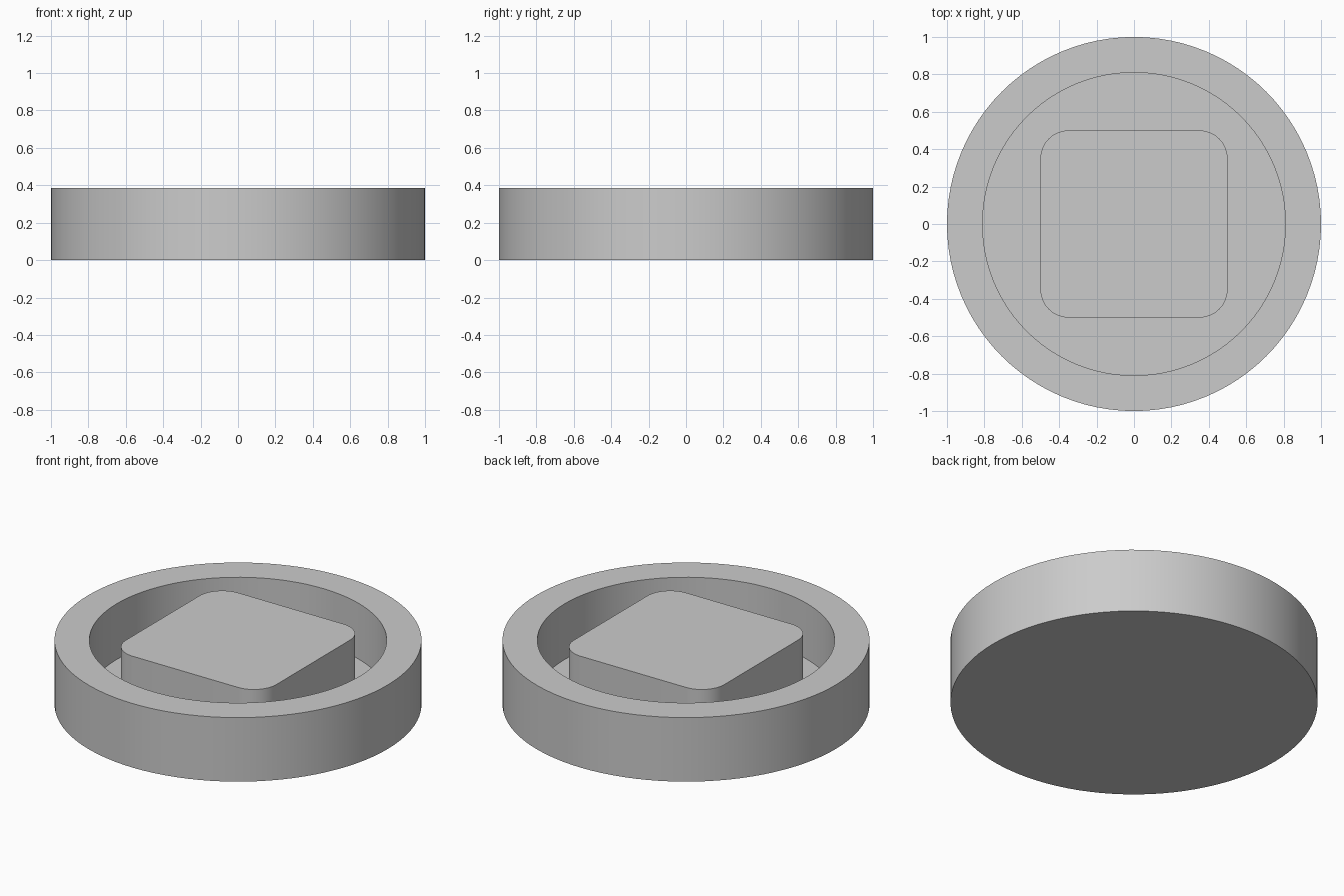
import bpy, bmesh
from math import cos, sin, pi, radians

cube = bpy.data.objects.get("Cube")
if cube:
    bpy.data.objects.remove(cube, do_unlink=True)

HEIGHT, FLOOR = 0.385, 0.05
RIM, BORE = 1.0, 0.81
HALF, CORNER = 0.5, 0.15
SEGMENTS = 96

grey = bpy.data.materials.new("plain grey")
grey.use_nodes = True
grey.diffuse_color = (0.6, 0.6, 0.6, 1)
grey.node_tree.nodes["Principled BSDF"].inputs["Base Color"].default_value = (0.6, 0.6, 0.6, 1)


def finish(name, bm):
    bmesh.ops.recalc_face_normals(bm, faces=bm.faces)
    mesh = bpy.data.meshes.new(name)
    bm.to_mesh(mesh)
    bm.free()
    mesh.materials.append(grey)
    obj = bpy.data.objects.new(name, mesh)
    bpy.context.collection.objects.link(obj)
    bpy.ops.object.select_all(action="DESELECT")
    obj.select_set(True)
    bpy.context.view_layer.objects.active = obj
    bpy.ops.object.shade_smooth_by_angle(angle=radians(30))
    return obj


def ring(bm, points, z):
    return [bm.verts.new((x, y, z)) for x, y in points]


def bridge(bm, low, high):
    for i in range(len(low)):
        j = (i + 1) % len(low)
        bm.faces.new((low[i], low[j], high[j], high[i]))


def circle(radius):
    return [(radius * cos(2 * pi * i / SEGMENTS), radius * sin(2 * pi * i / SEGMENTS))
            for i in range(SEGMENTS)]


def rounded_square(half, radius, steps=12):
    points = []
    for quarter in range(4):
        mid = pi / 4 + quarter * pi / 2
        cx = (half - radius) * (1 if cos(mid) > 0 else -1)
        cy = (half - radius) * (1 if sin(mid) > 0 else -1)
        for s in range(steps + 1):
            a = (quarter + s / steps) * pi / 2
            points.append((cx + radius * cos(a), cy + radius * sin(a)))
    return points


# Round dish: outer wall, flat rim, inner wall, recessed floor with an opening
# where the raised block stands, and a closed underside
bm = bmesh.new()
loops = [ring(bm, circle(r), z) for r, z in
         ((RIM, 0), (RIM, HEIGHT), (BORE, HEIGHT), (BORE, FLOOR))]
for low, high in zip(loops, loops[1:]):
    bridge(bm, low, high)
bm.faces.new(loops[0])
bm.faces.new(loops[-1])
finish("round_dish", bm)

# Rounded square block rising from the floor to rim height
bm = bmesh.new()
outline = rounded_square(HALF, CORNER)
base, top = ring(bm, outline, FLOOR), ring(bm, outline, HEIGHT)
bridge(bm, base, top)
bm.faces.new(top)
finish("centre_block", bm)
